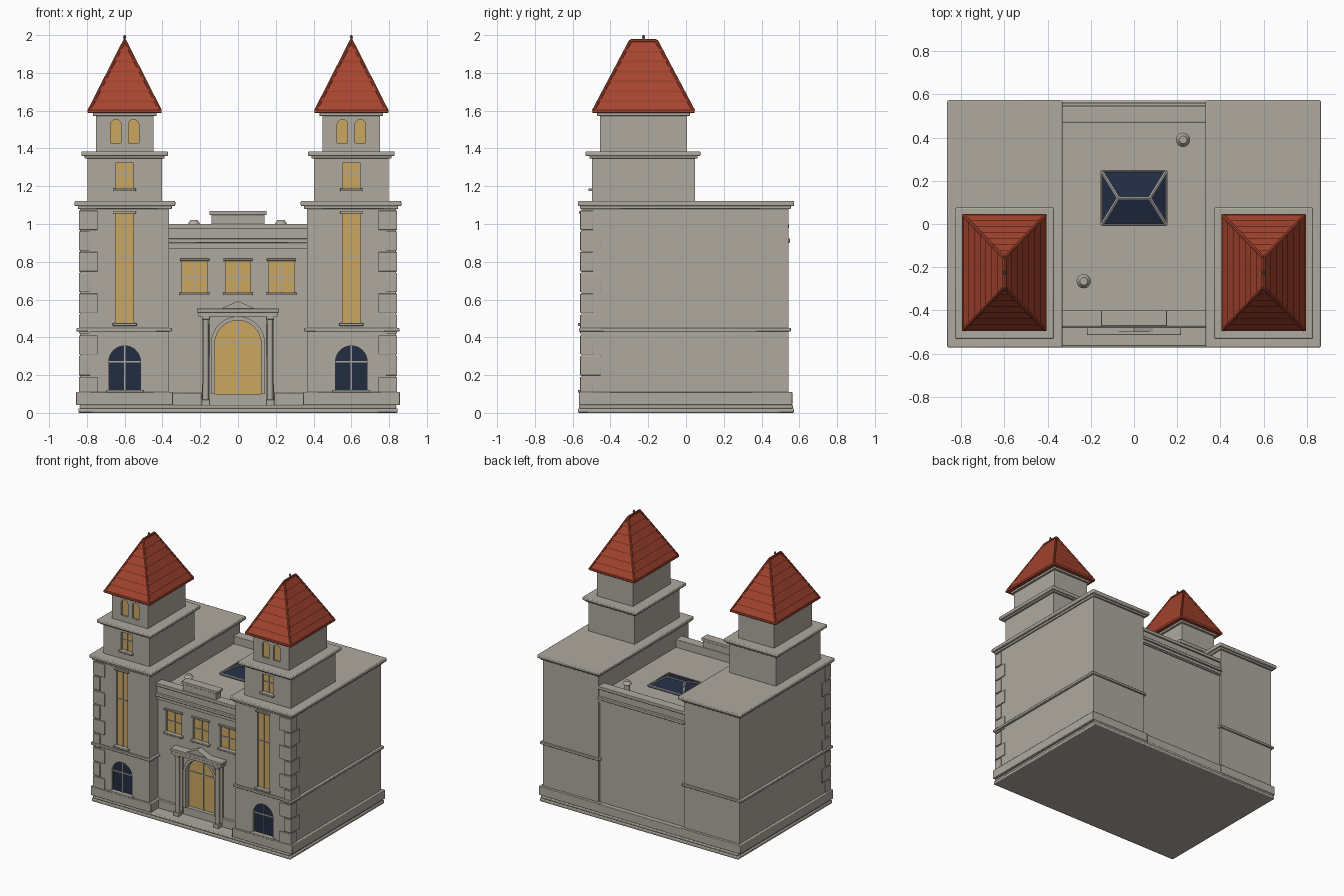
import bpy, bmesh, math
from mathutils import Vector

if "Cube" in bpy.data.objects:
    bpy.data.objects.remove(bpy.data.objects["Cube"])


def material(name, rgb):
    m = bpy.data.materials.new(name)
    m.diffuse_color = (*rgb, 1)
    m.use_nodes = True
    m.node_tree.nodes["Principled BSDF"].inputs["Base Color"].default_value = m.diffuse_color
    return m


STONE = material("warm grey stone", (0.43, 0.40, 0.35))
TILE = material("red roof tile", (0.38, 0.058, 0.028))
AMBER = material("amber glass", (0.60, 0.39, 0.12))
NAVY = material("navy glass", (0.016, 0.026, 0.055))
METAL = material("dark metal", (0.13, 0.13, 0.13))


def finish(name, bm, mat):
    bmesh.ops.recalc_face_normals(bm, faces=bm.faces[:])
    me = bpy.data.meshes.new(name)
    bm.to_mesh(me)
    bm.free()
    me.materials.append(mat)
    ob = bpy.data.objects.new(name, me)
    bpy.context.collection.objects.link(ob)
    return ob


def hull(name, pts, mat):
    """Convex solid around the points."""
    bm = bmesh.new()
    for p in pts:
        bm.verts.new(p)
    res = bmesh.ops.convex_hull(bm, input=bm.verts[:])
    junk = [v for v in bm.verts if not v.link_faces]
    bmesh.ops.delete(bm, geom=junk, context='VERTS')
    bmesh.ops.dissolve_limit(bm, angle_limit=0.01, verts=bm.verts[:], edges=bm.edges[:])
    return finish(name, bm, mat)


def box(name, x0, x1, y0, y1, z0, z1, mat=STONE, bevel=0):
    ob = hull(name, [(x, y, z) for x in (x0, x1) for y in (y0, y1) for z in (z0, z1)], mat)
    if bevel:
        b = ob.modifiers.new("edge", 'BEVEL')
        b.width, b.segments = bevel, 2
    return ob


def slab(name, cx, cy, hx, hy, z0, z1, bevel=0):
    return box(name, cx - hx, cx + hx, cy - hy, cy + hy, z0, z1, STONE, bevel)


def tube(name, a, b, r, mat, r2=None, sides=16):
    a, b = Vector(a), Vector(b)
    bm = bmesh.new()
    bmesh.ops.create_cone(bm, cap_ends=True, segments=sides, radius1=r,
                          radius2=r if r2 is None else r2, depth=(b - a).length)
    rot = (b - a).to_track_quat('Z', 'Y').to_matrix()
    bmesh.ops.rotate(bm, verts=bm.verts, matrix=rot)
    bmesh.ops.translate(bm, verts=bm.verts, vec=(a + b) / 2)
    return finish(name, bm, mat)


def opening(cx, hw, z0, z1, arched):
    """Window outline in x and z."""
    if not arched:
        return [(cx - hw, z0), (cx + hw, z0), (cx + hw, z1), (cx - hw, z1)]
    arc = [(cx + hw * math.cos(i * math.pi / 20), z1 - hw + hw * math.sin(i * math.pi / 20))
           for i in range(21)]
    return [(cx - hw, z0), (cx + hw, z0)] + arc


def prism(name, outline, y0, y1, mat):
    return hull(name, [(x, y, z) for x, z in outline for y in (y0, y1)], mat)


def cut(ob, cutter):
    m = ob.modifiers.new("cut", 'BOOLEAN')
    m.operation, m.object, m.solver = 'DIFFERENCE', cutter, 'EXACT'
    bpy.context.view_layer.objects.active = ob
    bpy.ops.object.modifier_apply(modifier=m.name)
    bpy.data.objects.remove(cutter)


def window(wall, y, cx, hw, z0, z1, glass, arched=False, bars=(), mullion=True,
           sill=0, lintel=0, depth=0.02):
    """Recessed glazing with bars, sill and lintel on a front wall at y."""
    shape = opening(cx, hw, z0, z1, arched)
    cut(wall, prism("cutter", shape, y - 0.1, y + depth, STONE))
    g = y + depth
    prism("window_glass", shape, g - 0.006, g + 0.002, glass)
    if mullion:
        box("window_mullion", cx - 0.004, cx + 0.004, g - 0.012, g, z0, z1 - 0.002)
    for z in bars:
        box("window_bar", cx - hw, cx + hw, g - 0.012, g, z - 0.004, z + 0.004)
    if sill:
        box("window_sill", cx - sill, cx + sill, y - 0.02, y + 0.01, z0 - 0.014, z0, bevel=0.003)
    if lintel:
        box("window_lintel", cx - lintel, cx + lintel, y - 0.014, y + 0.01, z1, z1 + 0.012, bevel=0.003)


# Ground slab in two steps
slab("base_slab", 0, 0, 0.845, 0.572, 0, 0.024, 0.006)
slab("base_step", 0, 0, 0.838, 0.566, 0.022, 0.042, 0.006)

# Central block
CF, CB = -0.45, 0.525
centre = box("centre_wall", -0.40, 0.40, CF, CB, 0.03, 0.94)
box("centre_plinth_back", -0.37, 0.37, 0.5, 0.56, 0.04, 0.105, bevel=0.004)
for s in (-1, 1):
    box("centre_plinth_front", s * 0.19, s * 0.37, CF - 0.02, CF + 0.02, 0.04, 0.105, bevel=0.004)
for name, y0, y1, out in (("front", -0.462, -0.40, -0.012), ("back", 0.47, 0.532, 0.012)):
    box("parapet_" + name, -0.37, 0.37, y0, y1, 0.87, 0.98)
    box("parapet_cap_" + name, -0.37, 0.37, y0 + min(out, 0), y1 + max(out, 0), 0.975, 1.0, bevel=0.004)
    box("parapet_band_" + name, -0.37, 0.37, y0 + min(out * 1.6, 0), y1 + max(out * 1.6, 0), 0.90, 0.922, bevel=0.004)
    box("parapet_fillet_" + name, -0.37, 0.37, y0 + min(out * 0.5, 0), y1 + max(out * 0.5, 0), 0.88, 0.902)
box("parapet_block", -0.14, 0.14, -0.465, -0.405, 1.0, 1.05)
box("parapet_block_cap", -0.152, 0.152, -0.472, -0.40, 1.048, 1.07, bevel=0.004)

# Upper row of centre windows
for cx in (-0.23, 0, 0.23):
    window(centre, CF, cx, 0.066, 0.637, 0.805, AMBER, bars=(0.72,), sill=0.08, lintel=0.078)

# Arched door with surround
window(centre, CF, 0, 0.122, 0.10, 0.49, AMBER, True, bars=(0.37,), depth=0.035)
surround = prism("door_surround", opening(0, 0.143, 0.10, 0.511, True), CF - 0.015, CF + 0.01, STONE)
cut(surround, prism("cutter", opening(0, 0.122, 0.0, 0.49, True), CF - 0.1, CF + 0.1, STONE))

# Portico
for s in (-1, 1):
    x = s * 0.17
    box("column_base", x - 0.022, x + 0.022, -0.51, -0.466, 0.04, 0.07, bevel=0.003)
    tube("column", (x, -0.488, 0.065), (x, -0.488, 0.50), 0.017, STONE, 0.015)
    box("column_capital", x - 0.021, x + 0.021, -0.509, -0.467, 0.495, 0.512, bevel=0.003)
    box("door_pilaster", s * 0.148, s * 0.19, CF - 0.01, CF + 0.01, 0.05, 0.512)
box("portico_lintel", -0.21, 0.21, -0.508, CF + 0.01, 0.51, 0.54)
box("portico_cornice", -0.218, 0.218, -0.514, CF + 0.01, 0.532, 0.553, bevel=0.004)
prism("portico_pediment", [(-0.09, 0.552), (0.09, 0.552), (0, 0.592)], -0.50, CF + 0.01, STONE)

# Roof skylight with ribs
base = [(-0.15, -0.005), (0.15, -0.005), (0.15, 0.245), (-0.15, 0.245)]
ridge = [(-0.073, 0.12, 0.99), (0.073, 0.12, 0.99)]
low = [(x, y, 0.952) for x, y in base]
hull("skylight_glass", [(x, y, 0.938) for x, y in base] + low + ridge, NAVY)
for i, p in enumerate(low):
    tube("skylight_rib", p, ridge[i in (1, 2)], 0.007, STONE, sides=6)
    tube("skylight_frame", p, low[(i + 1) % 4], 0.006, STONE, sides=6)
tube("skylight_ridge", *ridge, 0.007, STONE, sides=6)

# Roof vents
for x, y in ((0.227, 0.39), (-0.233, -0.265)):
    tube("roof_vent", (x, y, 0.935), (x, y, 1.005), 0.02, STONE)
    tube("roof_vent_cap", (x, y, 1.0), (x, y, 1.022), 0.033, STONE, 0.018)

TY = -0.225  # tower centre line
for s in (-1, 1):
    cx = s * 0.6
    # Wing body
    F = -0.552
    wing = box("wing_wall", s * 0.365, s * 0.836, F, 0.543, 0.03, 1.10)
    box("wing_plinth", s * 0.345, s * 0.857, -0.566, 0.563, 0.042, 0.11, bevel=0.004)
    box("wing_string_course", s * 0.35, s * 0.855, -0.566, 0.555, 0.43, 0.449, bevel=0.004)
    box("wing_cornice_lower", s * 0.35, s * 0.848, -0.562, 0.556, 1.08, 1.098, bevel=0.004)
    box("wing_cornice", s * 0.332, s * 0.865, -0.572, 0.573, 1.095, 1.122, bevel=0.006)
    # Corner quoins, alternately long and short
    for i in range(9):
        z = 0.085 + 0.11 * i
        a, b = ((0.10, 0.06), (0.06, 0.10))[i % 2]
        box("corner_quoin", s * (0.843 - a), s * 0.843, F - 0.008, F + b, z + 0.004, min(z + 0.106, 1.08), bevel=0.002)
    # Wing windows: the lower cut goes through the plinth top
    window(wing, F, cx, 0.084, 0.122, 0.355, NAVY, True, bars=(0.272,), sill=0.10)
    window(wing, F, cx, 0.048, 0.475, 1.055, AMBER, bars=(0.83,), sill=0.064, lintel=0.06)
    # Tower middle stage
    mid = slab("tower_middle", cx, TY, 0.197, 0.272, 1.11, 1.36)
    window(mid, TY - 0.272, cx, 0.045, 1.188, 1.325, AMBER, bars=(1.265,), sill=0.06)
    slab("tower_cornice_lower", cx, TY, 0.212, 0.287, 1.347, 1.362, 0.003)
    slab("tower_cornice", cx, TY - 0.003, 0.229, 0.304, 1.36, 1.385, 0.006)
    # Tower top stage
    top = slab("tower_top", cx, TY, 0.152, 0.229, 1.375, 1.585)
    for d in (-0.047, 0.047):
        window(top, TY - 0.229, cx + d, 0.028, 1.43, 1.553, AMBER, True, mullion=False)
    slab("roof_soffit", cx, TY, 0.168, 0.245, 1.572, 1.59, 0.003)

    # Hipped roof of overlapping tile courses
    def ring(t, grow=0, dz=0):
        hx, hy = 0.188 * (1 - t) + grow, 0.264 - 0.196 * t + grow
        return [(cx + i * hx, TY + j * hy, 1.60 + 0.37 * t + dz)
                for i, j in ((-1, -1), (1, -1), (1, 1), (-1, 1))]
    for k in range(7):
        hull("roof_course", ring(k / 7, 0.006, -0.01) + ring(k / 7, 0.006) + ring((k + 1) / 7, 0.001 * (k < 6)), TILE)
    slab("roof_eave", cx, TY, 0.196, 0.271, 1.588, 1.606, 0.003).data.materials[0] = TILE
    for p, q in zip(ring(0), ring(1)):
        tube("roof_hip", p, q, 0.009, TILE, sides=8)
    tube("roof_ridge", ring(1)[0], ring(1)[3], 0.009, TILE, sides=8)
    # Finial
    tube("finial_rod", (cx, TY, 1.96), (cx, TY, 1.99), 0.005, METAL, sides=8)
    tube("finial_tip", (cx, TY, 1.985), (cx, TY, 2.0), 0.009, METAL, 0.004, 8)

# Smooth the round parts, keep hard edges
bpy.ops.object.select_all(action='SELECT')
bpy.context.view_layer.objects.active = centre
bpy.ops.object.shade_smooth_by_angle(angle=math.radians(30))
